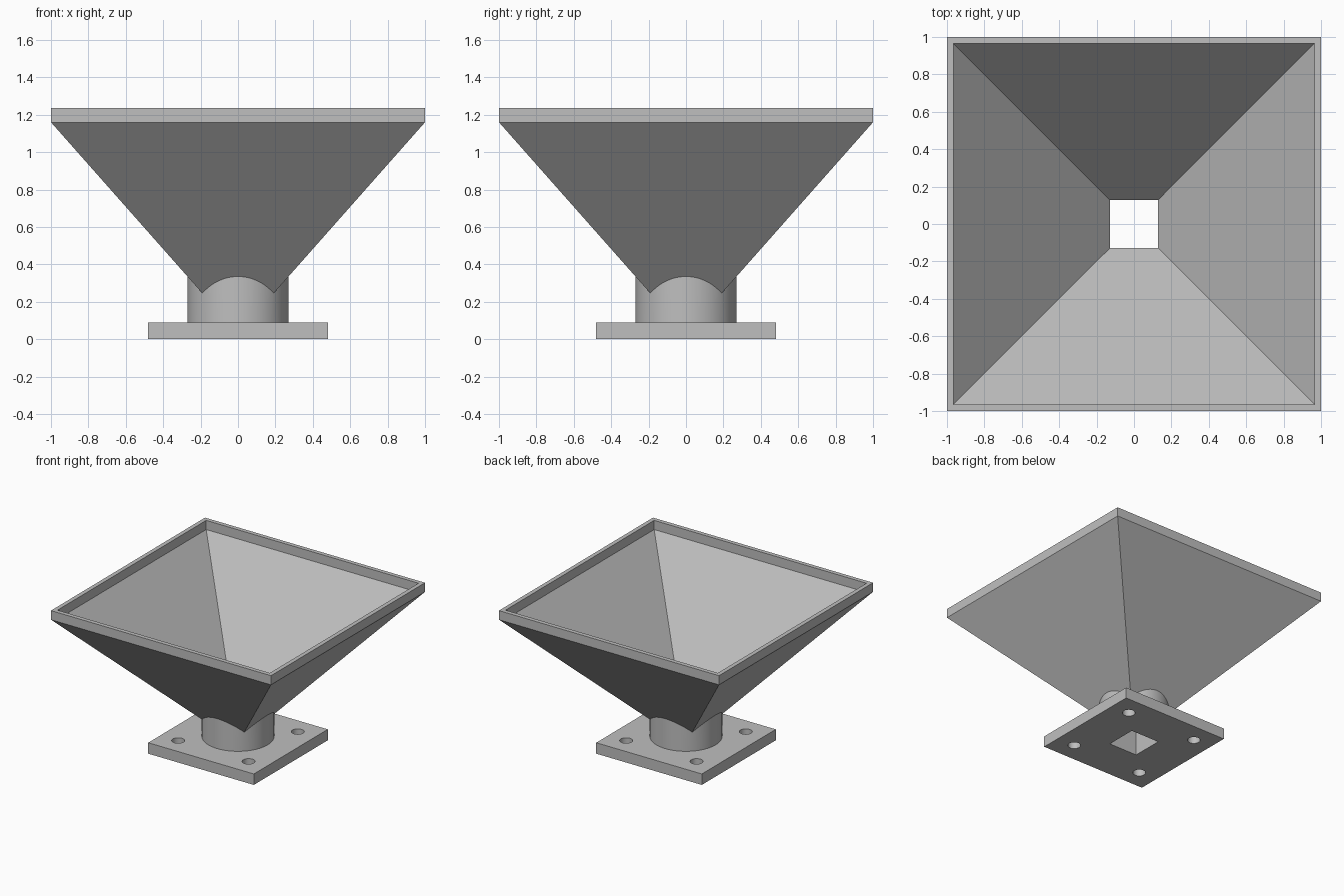
import bpy
import bmesh
from math import pi, cos, sin

if "Cube" in bpy.data.objects:
    bpy.data.objects.remove(bpy.data.objects["Cube"])

grey = bpy.data.materials.new("light_grey")
grey.use_nodes = True
colour = (0.52, 0.52, 0.52, 1)
grey.diffuse_color = colour
grey.node_tree.nodes["Principled BSDF"].inputs["Base Color"].default_value = colour

BORE = 0.129        # half width of the square outlet
PLATE_TOP = 0.09
THROAT = 0.22       # height where the funnel meets the outlet
FLARE = 1.16        # height where the funnel meets the rim


def loft(name, profile, sides=4, closed=False):
    """Stack rings of (half width, height); four sides give a square section."""
    bm = bmesh.new()
    scale = 2 ** 0.5 if sides == 4 else 1
    angles = [2 * pi * (i + 0.5) / sides for i in range(sides)]
    rings = [[bm.verts.new((r * scale * cos(a), r * scale * sin(a), z)) for a in angles]
             for r, z in profile]
    pairs = list(zip(rings, rings[1:]))
    if closed:
        pairs.append((rings[-1], rings[0]))
    else:
        bm.faces.new(rings[0][::-1])
        bm.faces.new(rings[-1])
    for low, high in pairs:
        for i in range(sides):
            j = (i + 1) % sides
            bm.faces.new((low[i], low[j], high[j], high[i]))
    bmesh.ops.recalc_face_normals(bm, faces=bm.faces)
    mesh = bpy.data.meshes.new(name)
    bm.to_mesh(mesh)
    bm.free()
    mesh.materials.append(grey)
    obj = bpy.data.objects.new(name, mesh)
    bpy.context.collection.objects.link(obj)
    return obj


def cut(target, cutter):
    """Subtract the cutter, apply the result and remove the cutter."""
    mod = target.modifiers.new("cut", 'BOOLEAN')
    mod.operation = 'DIFFERENCE'
    mod.solver = 'EXACT'
    mod.object = cutter
    cutter.hide_render = True
    bpy.ops.object.select_all(action='DESELECT')
    bpy.context.view_layer.objects.active = target
    target.select_set(True)
    bpy.ops.object.modifier_apply(modifier=mod.name)
    bpy.data.objects.remove(cutter)


def smooth(obj):
    bpy.ops.object.select_all(action='DESELECT')
    bpy.context.view_layer.objects.active = obj
    obj.select_set(True)
    bpy.ops.object.shade_smooth_by_angle(angle=pi / 6)


# Funnel with its upright rim, one closed wall section
loft("funnel", [(BORE, THROAT), (0.168, THROAT), (1, FLARE), (1, 1.235),
                (0.965, 1.235), (0.965, FLARE)], closed=True)

# Round collar, hollowed to meet the middle of the funnel wall
collar = loft("collar", [(0.27, PLATE_TOP), (0.27, 0.35)], sides=96)
cut(collar, loft("collar_cutter", [(BORE, -0.1), (BORE, THROAT),
                                   (0.15, THROAT), (0.985, FLARE)]))
smooth(collar)

# Mounting plate with square outlet and four bolt holes
plate = loft("mounting_plate", [(0.48, 0), (0.48, PLATE_TOP)])
cut(plate, loft("outlet_cutter", [(BORE, -0.1), (BORE, 0.2)]))
for x in (-0.32, 0.32):
    for y in (-0.32, 0.32):
        drill = loft("bolt_hole_cutter", [(0.048, -0.1), (0.048, 0.2)], sides=32)
        drill.location = (x, y, 0)
        bpy.context.view_layer.update()
        cut(plate, drill)
smooth(plate)
